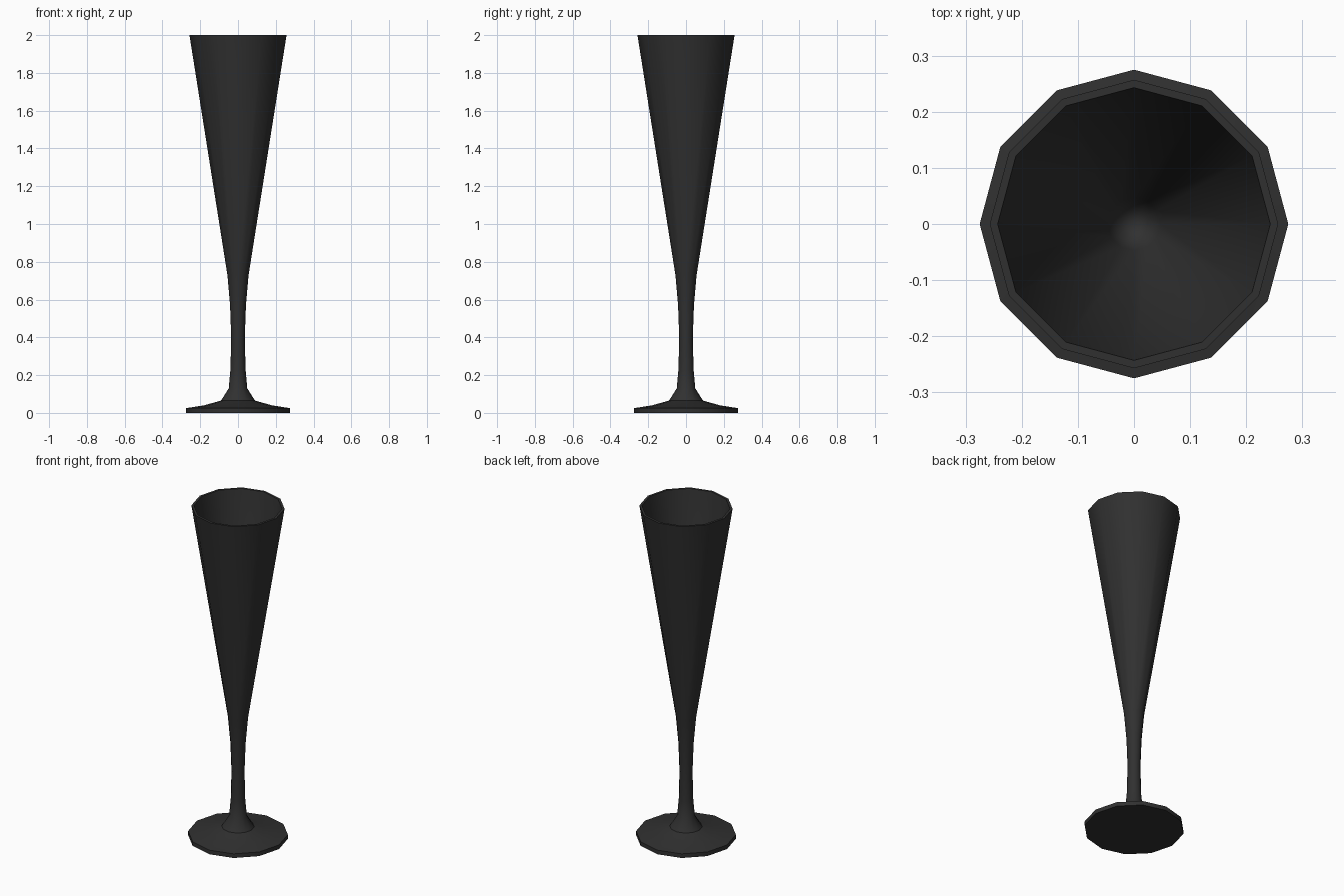
import bpy, bmesh, math

if "Cube" in bpy.data.objects:
    bpy.data.objects.remove(bpy.data.objects["Cube"])

SIDES = 12

def lathe(name, profile):
    """Revolve an (r, z) profile around z; r = 0 collapses to a pole."""
    bm = bmesh.new()
    rings = []
    for r, z in profile:
        if r == 0:
            rings.append([bm.verts.new((0, 0, z))] * SIDES)
        else:
            rings.append([bm.verts.new((r * math.cos(2 * math.pi * i / SIDES),
                                        r * math.sin(2 * math.pi * i / SIDES), z))
                          for i in range(SIDES)])
    for a, b in zip(rings, rings[1:]):
        for i in range(SIDES):
            j = (i + 1) % SIDES
            bm.faces.new(list(dict.fromkeys((a[i], a[j], b[j], b[i]))))
    bmesh.ops.recalc_face_normals(bm, faces=bm.faces)
    mesh = bpy.data.meshes.new(name)
    bm.to_mesh(mesh)
    bm.free()
    obj = bpy.data.objects.new(name, mesh)
    bpy.context.collection.objects.link(obj)
    bpy.context.view_layer.objects.active = obj
    obj.select_set(True)
    bpy.ops.object.shade_smooth_by_angle(angle=math.radians(40))
    return obj

# Foot, stem, outer bowl, rim, then down the inside of the bowl
flute = lathe("flute_glass", [
    (0, 0), (0.275, 0), (0.275, 0.025), (0.18, 0.04), (0.09, 0.065),
    (0.049, 0.13), (0.04, 0.23), (0.036, 0.40), (0.042, 0.57), (0.056, 0.73),
    (0.257, 2.0), (0.243, 2.0),
    (0.047, 0.76), (0.026, 0.725), (0, 0.715)])

# Dark glass colour
mat = bpy.data.materials.new("dark_glass")
mat.diffuse_color = (0.03, 0.03, 0.03, 1)
mat.use_nodes = True
mat.node_tree.nodes["Principled BSDF"].inputs["Base Color"].default_value = mat.diffuse_color
flute.data.materials.append(mat)
